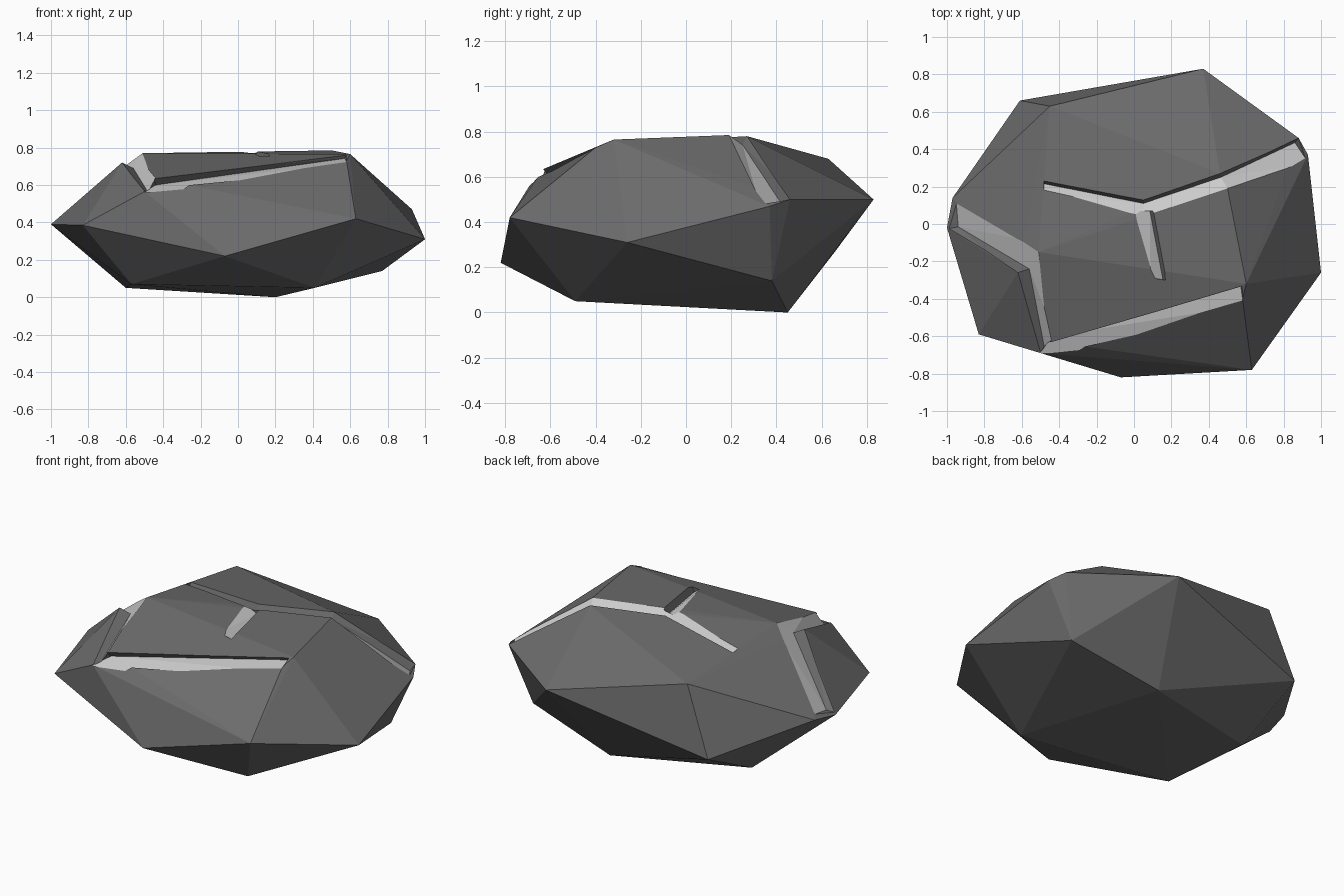
import bpy, bmesh
from mathutils import Vector

if "Cube" in bpy.data.objects:
    bpy.data.objects.remove(bpy.data.objects["Cube"])


def material(name, v):
    m = bpy.data.materials.new(name)
    m.diffuse_color = (v, v, v, 1)
    m.use_nodes = True
    m.node_tree.nodes["Principled BSDF"].inputs["Base Color"].default_value = m.diffuse_color
    return m


MATS = [material("dark_stone", 0.15), material("worn_stone", 0.58)]


def add_object(name, bm):
    bmesh.ops.recalc_face_normals(bm, faces=bm.faces)
    me = bpy.data.meshes.new(name)
    bm.to_mesh(me)
    bm.free()
    for m in MATS:
        me.materials.append(m)
    ob = bpy.data.objects.new(name, me)
    bpy.context.collection.objects.link(ob)
    return ob


# Boulder body: convex hull of its corners
corners = [
    # underside
    (0.20, 0.45, 0), (0.41, -0.49, 0.05), (-0.60, 0.22, 0.05), (-0.57, -0.38, 0.07), (0.77, 0.38, 0.14),
    # girdle
    (-0.61, 0.66, 0.27), (0.37, 0.83, 0.50), (0.88, 0.46, 0.50), (0.93, 0.37, 0.47), (1.0, -0.26, 0.31),
    (0.63, -0.78, 0.42), (-0.07, -0.82, 0.22), (-0.83, -0.59, 0.385), (-1.0, -0.02, 0.39), (-0.97, 0.14, 0.41),
    # crown
    (-0.45, 0.63, 0.68), (-0.51, -0.15, 0.77), (-0.62, -0.26, 0.72), (-0.50, -0.69, 0.565),
    (-0.44, -0.63, 0.635), (0.58, -0.40, 0.73), (0.60, -0.32, 0.765), (0.50, 0.19, 0.785), (0.46, 0.27, 0.78),
]
bm = bmesh.new()
for c in corners:
    bm.verts.new(c)
res = bmesh.ops.convex_hull(bm, input=bm.verts)
bmesh.ops.delete(bm, geom=[v for v in bm.verts if not v.link_faces], context='VERTS')
bmesh.ops.dissolve_degenerate(bm, dist=1e-4, edges=bm.edges)
rock = add_object("boulder", bm)


# V-shaped cut: each station gives the pale floor's edge, the root and the wall's edge
def carve(name, stations, reach=1.5):
    bm = bmesh.new()
    rings = []
    for f, r, w in stations:
        f, r, w = Vector(f), Vector(r), Vector(w)
        rings.append([bm.verts.new(p) for p in (r + (f - r) * reach, r, r + (w - r) * reach)])
    for a, b in zip(rings, rings[1:]):
        for i in range(3):
            j = (i + 1) % 3
            face = bm.faces.new((a[i], a[j], b[j], b[i]))
            face.material_index = 1 if i == 0 else 0
    bm.faces.new(rings[0])
    bm.faces.new(rings[-1])
    bmesh.ops.triangulate(bm, faces=bm.faces)
    cutter = add_object(name, bm)
    cutter.hide_render = True
    mod = rock.modifiers.new(name, 'BOOLEAN')
    mod.operation = 'DIFFERENCE'
    mod.solver = 'EXACT'
    mod.object = cutter
    bpy.context.view_layer.objects.active = rock
    bpy.ops.object.modifier_apply(modifier=name)
    bpy.data.objects.remove(cutter)


# Left groove, running up to the crown and down to the front
carve("left_groove", [
    ((-0.95, 0.115, 0.43), (-0.94, -0.015, 0.405), (-0.99, -0.025, 0.40)),
    ((-0.51, -0.15, 0.77), (-0.56, -0.24, 0.69), (-0.62, -0.26, 0.72)),
    ((-0.44, -0.62, 0.64), (-0.48, -0.655, 0.56), (-0.50, -0.69, 0.567)),
])
# Front ledge under an overhanging lip
carve("front_ledge", [
    ((-0.51, -0.695, 0.558), (-0.44, -0.60, 0.60), (-0.45, -0.635, 0.635)),
    ((0.58, -0.40, 0.725), (0.57, -0.325, 0.742), (0.58, -0.335, 0.765)),
])
# Long crack across the top
carve("top_crack", [
    ((0.91, 0.36, 0.48), (0.86, 0.435, 0.462), (0.88, 0.46, 0.50)),
    ((0.50, 0.19, 0.785), (0.465, 0.25, 0.742), (0.46, 0.27, 0.78)),
    ((0.06, 0.045, 0.777), (0.05, 0.11, 0.735), (0.05, 0.125, 0.765)),
    ((-0.48, 0.18, 0.733), (-0.48, 0.215, 0.70), (-0.48, 0.23, 0.727)),
])
# Short branch crack
carve("branch_crack", [
    ((0.01, 0.07, 0.775), (0.085, 0.07, 0.740), (0.10, 0.07, 0.772)),
    ((0.11, -0.29, 0.757), (0.155, -0.30, 0.725), (0.17, -0.30, 0.758)),
])
